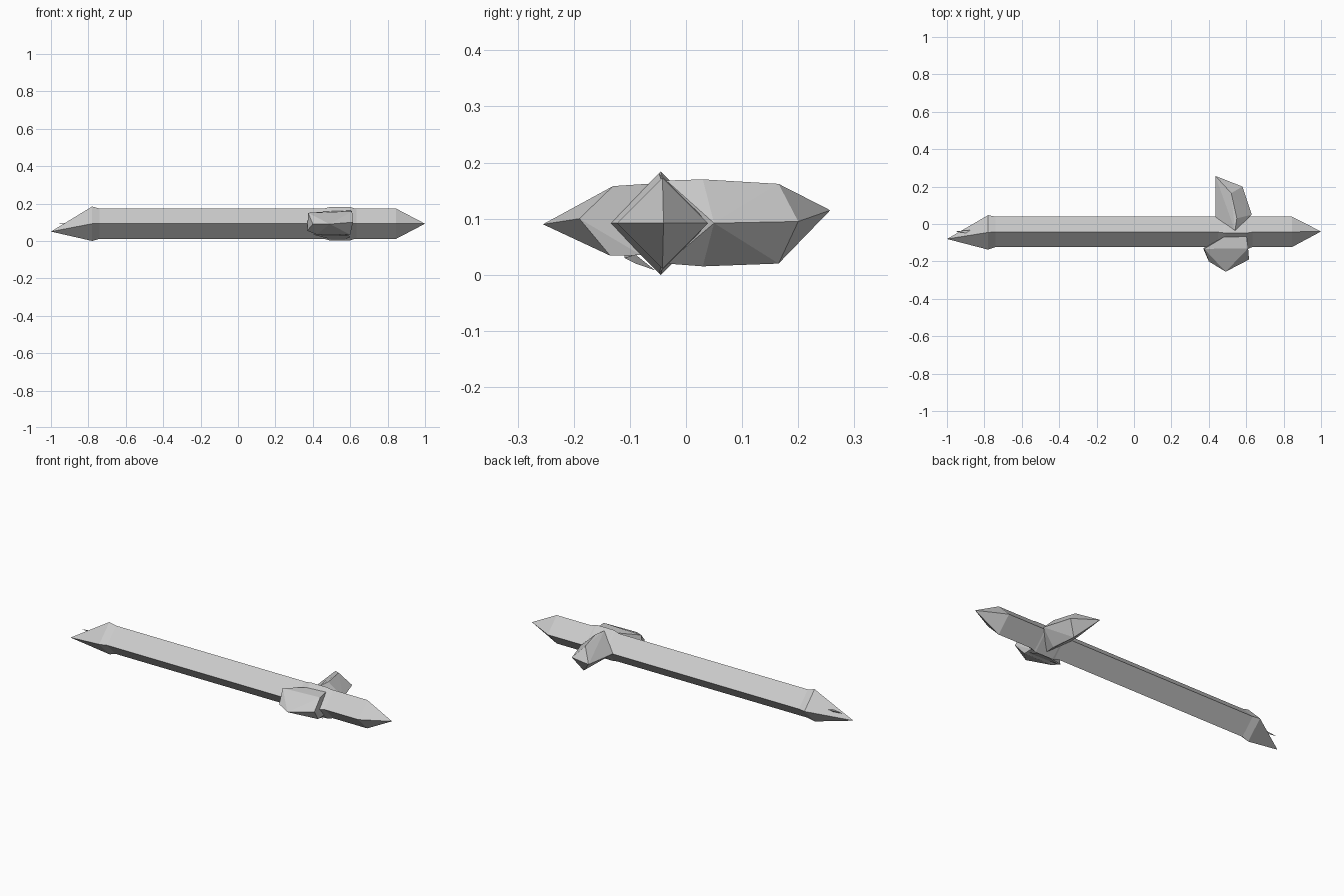
import bpy, bmesh
from mathutils import Vector

cube = bpy.data.objects.get("Cube")
if cube:
    bpy.data.objects.remove(cube)

GREY = (0.6, 0.6, 0.6, 1)
mat = bpy.data.materials.new("light grey stone")
mat.use_nodes = True
mat.diffuse_color = GREY
mat.node_tree.nodes["Principled BSDF"].inputs["Base Color"].default_value = GREY


def finish(name, bm):
    bmesh.ops.recalc_face_normals(bm, faces=bm.faces)
    mesh = bpy.data.meshes.new(name)
    bm.to_mesh(mesh)
    bm.free()
    mesh.materials.append(mat)
    obj = bpy.data.objects.new(name, mesh)
    bpy.context.collection.objects.link(obj)
    return obj


def diamond_loft(name, stations):
    """Skin square-on-edge sections (x, y, z, radius) along x; radius 0 is a tip."""
    bm = bmesh.new()
    rings = []
    for x, y, z, r in stations:
        if r == 0:
            rings.append([bm.verts.new((x, y, z))] * 4)
        else:
            rings.append([bm.verts.new((x, y + r * a, z + r * b))
                          for a, b in ((1, 0), (0, 1), (-1, 0), (0, -1))])
    for p, q in zip(rings, rings[1:]):
        for i in range(4):
            j = (i + 1) % 4
            corners = list(dict.fromkeys((p[i], p[j], q[j], q[i])))
            bm.faces.new(corners)
    for ring in (rings[0], rings[-1]):
        if len(set(ring)) == 4:
            bm.faces.new(ring)
    return finish(name, bm)


def crystal(name, points):
    """Faceted solid around a handful of corner points."""
    bm = bmesh.new()
    for p in points:
        bm.verts.new(Vector(p))
    result = bmesh.ops.convex_hull(bm, input=bm.verts)
    loose = [v for v in bm.verts if not v.link_faces]
    bmesh.ops.delete(bm, geom=loose, context="VERTS")
    return finish(name, bm)


# Long shaft with a pointed right end and a slightly swollen, drooping head
diamond_loft("shaft", [
    (-1, -0.08, 0.05, 0),
    (-0.78, -0.045, 0.092, 0.092),
    (-0.74, -0.042, 0.092, 0.081),
    (0.845, -0.042, 0.092, 0.081),
    (1, -0.04, 0.092, 0),
])

# Thin splinter beside the drooping tip
crystal("tip_splinter", [
    (-0.96, -0.04, 0.095), (-0.87, -0.032, 0.098),
    (-0.87, -0.052, 0.098), (-0.87, -0.042, 0.085),
])

# Swelling where the crystals grow out of the shaft
diamond_loft("collar", [
    (0.44, -0.044, 0.092, 0.076),
    (0.49, -0.048, 0.092, 0.089),
    (0.6, -0.048, 0.092, 0.089),
    (0.64, -0.044, 0.092, 0.076),
])

# Back crystal, leaning toward the long side of the shaft
crystal("back_crystal", [
    (0.435, 0.257, 0.115), (0.58, 0.2, 0.095),
    (0.52, 0.165, 0.162), (0.53, 0.165, 0.02),
    (0.44, 0.1, 0.09), (0.435, 0.03, 0.092), (0.63, 0.05, 0.092),
    (0.55, 0.03, 0.17), (0.55, 0.03, 0.015),
    (0.54, -0.035, 0.168), (0.54, -0.035, 0.02),
])

# Front crystal
crystal("front_crystal", [
    (0.49, -0.255, 0.09), (0.4, -0.2, 0.09), (0.615, -0.19, 0.1),
    (0.375, -0.133, 0.15), (0.61, -0.13, 0.158),
    (0.37, -0.13, 0.055), (0.42, -0.135, 0.034), (0.6, -0.135, 0.034),
    (0.48, -0.07, 0.158), (0.6, -0.055, 0.163),
    (0.5, -0.08, 0.035), (0.6, -0.08, 0.035),
])

# Thin shard under the front crystal
crystal("lower_shard", [
    (0.4, -0.11, 0.034), (0.59, -0.11, 0.03), (0.6, -0.09, 0.02),
    (0.5, -0.055, 0.008), (0.57, -0.055, 0.008), (0.5, -0.09, 0.036),
])
